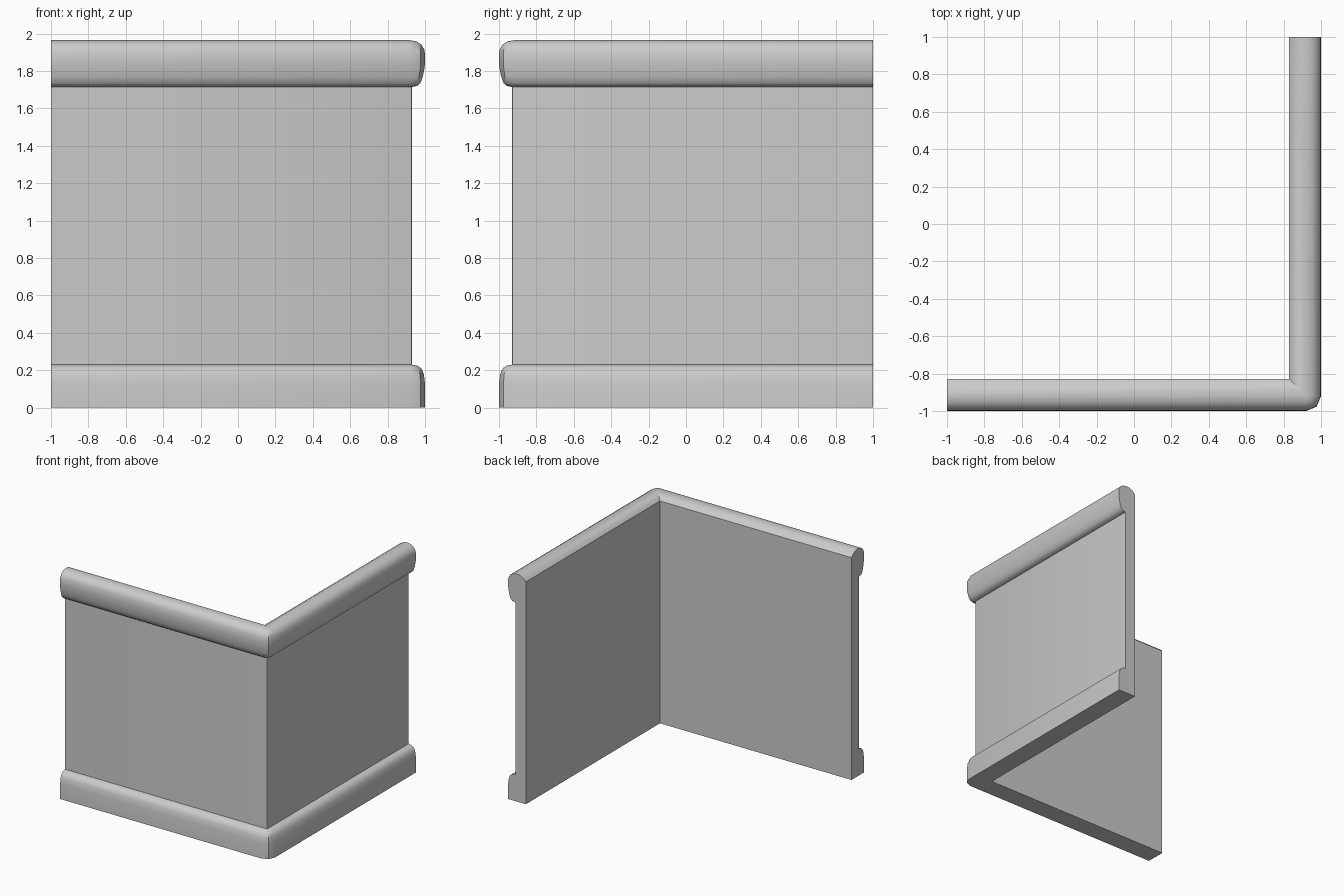
import bpy, bmesh, math

if "Cube" in bpy.data.objects:
    bpy.data.objects.remove(bpy.data.objects["Cube"])

# Cross-section: (distance out from centre, height)
profile = [
    (0.83, 0.0), (1.0, 0.0),                                         # underside
    (1.0, 0.13), (0.993, 0.18), (0.98, 0.21), (0.96, 0.224), (0.93, 0.23),  # base moulding
    (0.93, 1.715), (0.958, 1.72), (0.975, 1.735), (0.988, 1.77),     # under the cap
    (0.998, 1.82), (1.0, 1.86), (0.998, 1.91),                       # cap face
    (0.982, 1.94), (0.955, 1.958), (0.92, 1.965), (0.885, 1.96),
    (0.85, 1.94), (0.83, 1.92),                                      # inner bevel
]
PIVOT = 0.92      # centre of the corner rounding
STEPS = 2


def section(d):
    """Plan positions of one profile point along the L-shaped path."""
    pts = [(-1.0, -d)]
    r = max(d - PIVOT, 0.0)
    c = min(d, PIVOT)
    for i in range(STEPS + 1):
        a = -math.pi / 2 + i * math.pi / 2 / STEPS
        pts.append((c + r * math.cos(a), -c + r * math.sin(a)))
    pts.append((d, 1.0))
    return pts


# Sweep the profile round the corner
bm = bmesh.new()
rows = [[bm.verts.new((x, y, z)) for x, y in section(d)] for d, z in profile]
n = len(rows)
for i in range(n):
    a, b = rows[i], rows[(i + 1) % n]
    for j in range(len(a) - 1):
        bm.faces.new((a[j], a[j + 1], b[j + 1], b[j]))

# Flat ends
bm.faces.new([r[0] for r in rows])
bm.faces.new([r[-1] for r in reversed(rows)])

bmesh.ops.remove_doubles(bm, verts=bm.verts, dist=1e-5)
bmesh.ops.recalc_face_normals(bm, faces=bm.faces)
mesh = bpy.data.meshes.new("corner_wall")
bm.to_mesh(mesh)
bm.free()

wall = bpy.data.objects.new("corner_wall", mesh)
bpy.context.collection.objects.link(wall)
bpy.context.view_layer.objects.active = wall
wall.select_set(True)
bpy.ops.object.shade_smooth_by_angle(angle=math.radians(35))
